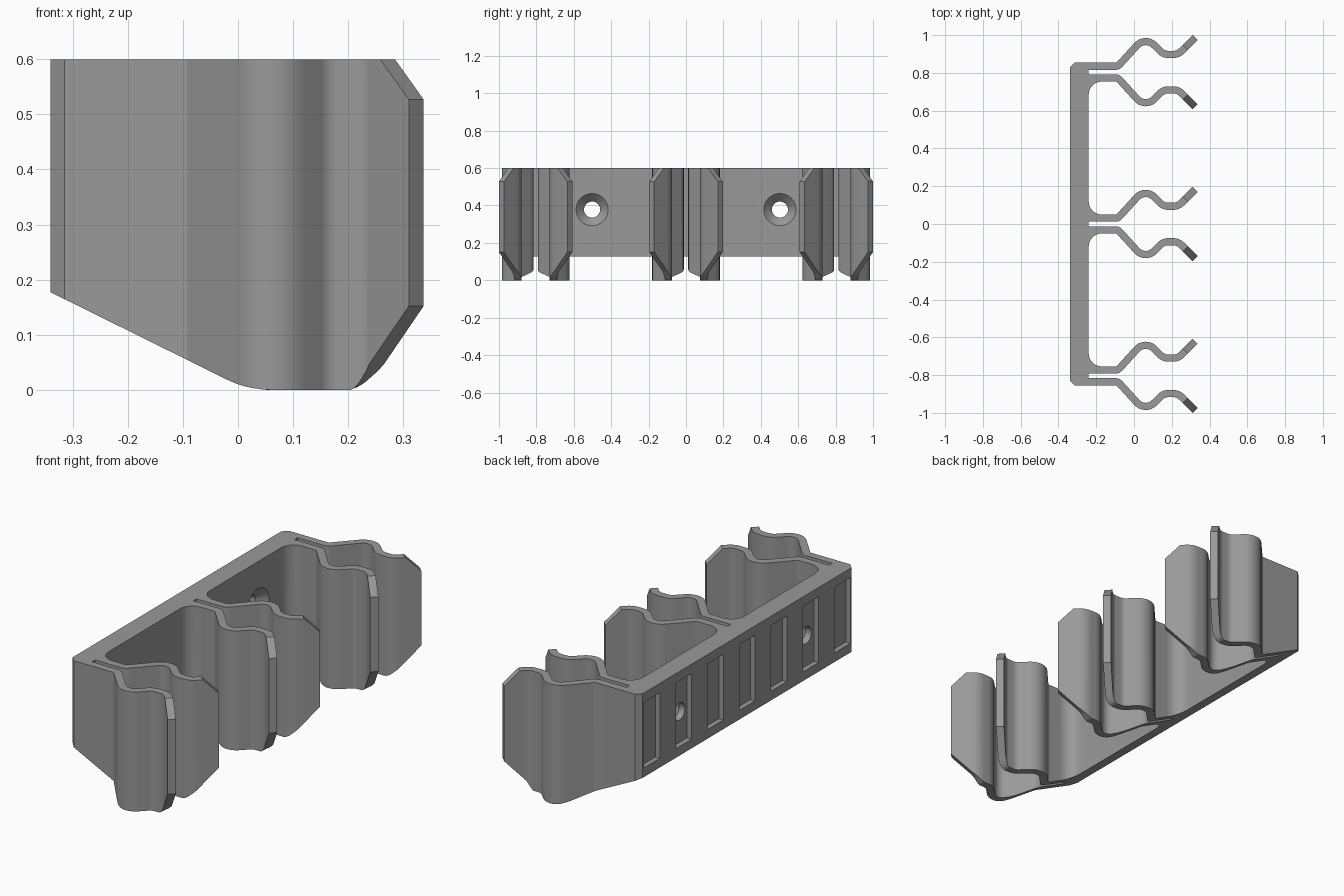
import bpy, bmesh, math
from mathutils import Vector, Matrix

if "Cube" in bpy.data.objects:
    bpy.data.objects.remove(bpy.data.objects["Cube"])

grey = bpy.data.materials.new("mid_grey")
grey.diffuse_color = (0.32, 0.32, 0.32, 1)
grey.use_nodes = True
grey.node_tree.nodes["Principled BSDF"].inputs["Base Color"].default_value = grey.diffuse_color

TOP, BACK, WALL = 0.60, -0.34, -0.24
CENTRES = (-0.804, 0.0, 0.804)
HALF_GAP, HALF_CLIP, T = 0.012, 0.05, 0.038
POCKET_R = 0.07


def slope(x):
    """Sloping underside height."""
    return 0.177 - (x - BACK) * 0.495


def lerp(table, x):
    for (x0, z0), (x1, z1) in zip(table, table[1:]):
        if x <= x1:
            return z0 + (z1 - z0) * max(0, (x - x0) / (x1 - x0))
    return table[-1][1]


def finish(name, bm):
    bmesh.ops.recalc_face_normals(bm, faces=bm.faces)
    me = bpy.data.meshes.new(name)
    bm.to_mesh(me)
    bm.free()
    ob = bpy.data.objects.new(name, me)
    bpy.context.collection.objects.link(ob)
    me.materials.append(grey)
    return ob


def smooth(ob):
    bpy.ops.object.select_all(action='DESELECT')
    ob.select_set(True)
    bpy.context.view_layer.objects.active = ob
    bpy.ops.object.shade_smooth_by_angle(angle=math.radians(28))


# ---- clip arm: rounded zigzag centreline swept as a strip ----
BOTTOM = [(BACK, slope(BACK)), (-0.04, slope(-0.04)), (-0.02, 0.018), (0.0, 0.010),
          (0.02, 0.004), (0.05, 0), (0.205, 0), (0.215, 0.005), (0.225, 0.013),
          (0.243, 0.034), (0.3235, 0.152)]
UPPER = [(0.2715, TOP), (0.3235, 0.527)]


def centreline():
    """List of (point, normal) along the arm, corners rounded."""
    pts = [Vector(p) for p in ((WALL + POCKET_R, 0.031), (-0.085, 0.031), (0.06, 0.176 + 0.014),
                               (0.156, 0.094), (0.234, 0.094), (0.3235, 0.1835))]
    radii = [0, 0.03, 0.063, 0.06, 0.06, 0]
    out = [(pts[0], Vector((0, 1)))]
    for i in range(1, len(pts) - 1):
        a = (pts[i] - pts[i - 1]).normalized()
        b = (pts[i + 1] - pts[i]).normalized()
        turn = math.atan2(a.x * b.y - a.y * b.x, a.dot(b))
        start = pts[i] - a * radii[i] * math.tan(abs(turn) / 2)
        side = math.copysign(1, turn)
        n = Vector((-a.y, a.x))
        c = start + n * radii[i] * side
        for k in range(9):
            m = Matrix.Rotation(turn * k / 8, 2) @ n
            out.append((c - m * radii[i] * side, m))
    last = (pts[-1] - pts[-2]).normalized()
    out.append((pts[-1], Vector((-last.y, last.x))))
    # extra stations wherever the top or bottom outline bends
    dense = [out[0]]
    for (p, n), (q, m) in zip(out, out[1:]):
        for x in sorted({t[0] for t in BOTTOM + UPPER}):
            if p.x + 0.002 < x < q.x - 0.002:
                f = (x - p.x) / (q.x - p.x)
                dense.append((p.lerp(q, f), n.lerp(m, f).normalized()))
        dense.append((q, m))
    return dense


LINE = centreline()


def clip_arm(name, yc, side):
    bm = bmesh.new()
    rings = []
    for p, n in LINE:
        ring = []
        for s, up in ((-1, 0), (1, 0), (1, 1), (-1, 1)):
            q = p + n * s * T / 2
            z = lerp(UPPER, p.x) if up else lerp(BOTTOM, q.x if p.x < 0.12 else p.x)
            ring.append(bm.verts.new((q.x, yc + side * q.y, z)))
        rings.append(ring)
    for a, b in zip(rings, rings[1:]):
        for k in range(4):
            bm.faces.new((a[k], a[(k + 1) % 4], b[(k + 1) % 4], b[k]))
    bm.faces.new(rings[-1])
    bm.faces.new(rings[0])
    smooth(finish(name, bm))


for i, yc in enumerate(CENTRES):
    for side, label in ((-1, "front"), (1, "rear")):
        clip_arm(f"clip_arm_{i + 1}_{label}", yc, side)

# ---- back plate with arm roots, rounded pockets and slots ----
end = CENTRES[2] + HALF_CLIP
ch = 0.025
root = WALL + POCKET_R
outline = [(BACK, end - ch), (BACK, -end + ch), (BACK + ch, -end)]
for i, yc in enumerate(CENTRES):
    def fillet(s):
        cy = yc + s * (HALF_CLIP + POCKET_R)
        return [(root - POCKET_R * math.sin(t), cy - s * POCKET_R * math.cos(t))
                for t in (k * math.pi / 16 for k in range(9))]
    if i > 0:
        outline += fillet(-1)[::-1]
    else:
        outline.append((root, yc - HALF_CLIP))
    outline += [(root, yc - HALF_GAP), (WALL, yc - HALF_GAP),
                (WALL, yc + HALF_GAP), (root, yc + HALF_GAP)]
    if i < 2:
        outline += fillet(1)
    else:
        outline.append((root, yc + HALF_CLIP))
outline.append((BACK + ch, end))

bm = bmesh.new()
low = [bm.verts.new((x, y, slope(x))) for x, y in outline]
high = [bm.verts.new((x, y, TOP)) for x, y in outline]
bm.faces.new(low[::-1])
bm.faces.new(high)
for k in range(len(low)):
    j = (k + 1) % len(low)
    bm.faces.new((low[k], low[j], high[j], high[k]))
plate = finish("back_plate", bm)


# ---- cutters: back recesses, screw holes, countersinks ----
def cut(name, bm):
    ob = finish(name, bm)
    ob.hide_render = True
    mod = plate.modifiers.new(name, 'BOOLEAN')
    mod.operation, mod.solver, mod.object = 'DIFFERENCE', 'EXACT', ob
    bpy.context.view_layer.objects.active = plate
    bpy.ops.object.modifier_apply(modifier=name)
    bpy.data.objects.remove(ob)


bm = bmesh.new()
for k in range(-3, 4):
    m = Matrix.Translation((BACK, k * 0.252, 0.388)) @ Matrix.Diagonal((0.05, 0.125, 0.33, 1))
    bmesh.ops.create_cube(bm, size=1, matrix=m)
cut("recess_cutter", bm)


def hole_cutter(name, x0, x1, r0, r1):
    bm = bmesh.new()
    for y in (-0.502, 0.502):
        m = Matrix.Translation(((x0 + x1) / 2, y, 0.378)) @ Matrix.Rotation(math.pi / 2, 4, 'Y')
        bmesh.ops.create_cone(bm, cap_ends=True, segments=32, radius1=r0, radius2=r1,
                              depth=x1 - x0, matrix=m)
    cut(name, bm)


hole_cutter("screw_hole_cutter", -0.40, -0.20, 0.043, 0.043)
hole_cutter("countersink_cutter", -0.285, -0.235, 0.041, 0.091)
smooth(plate)
